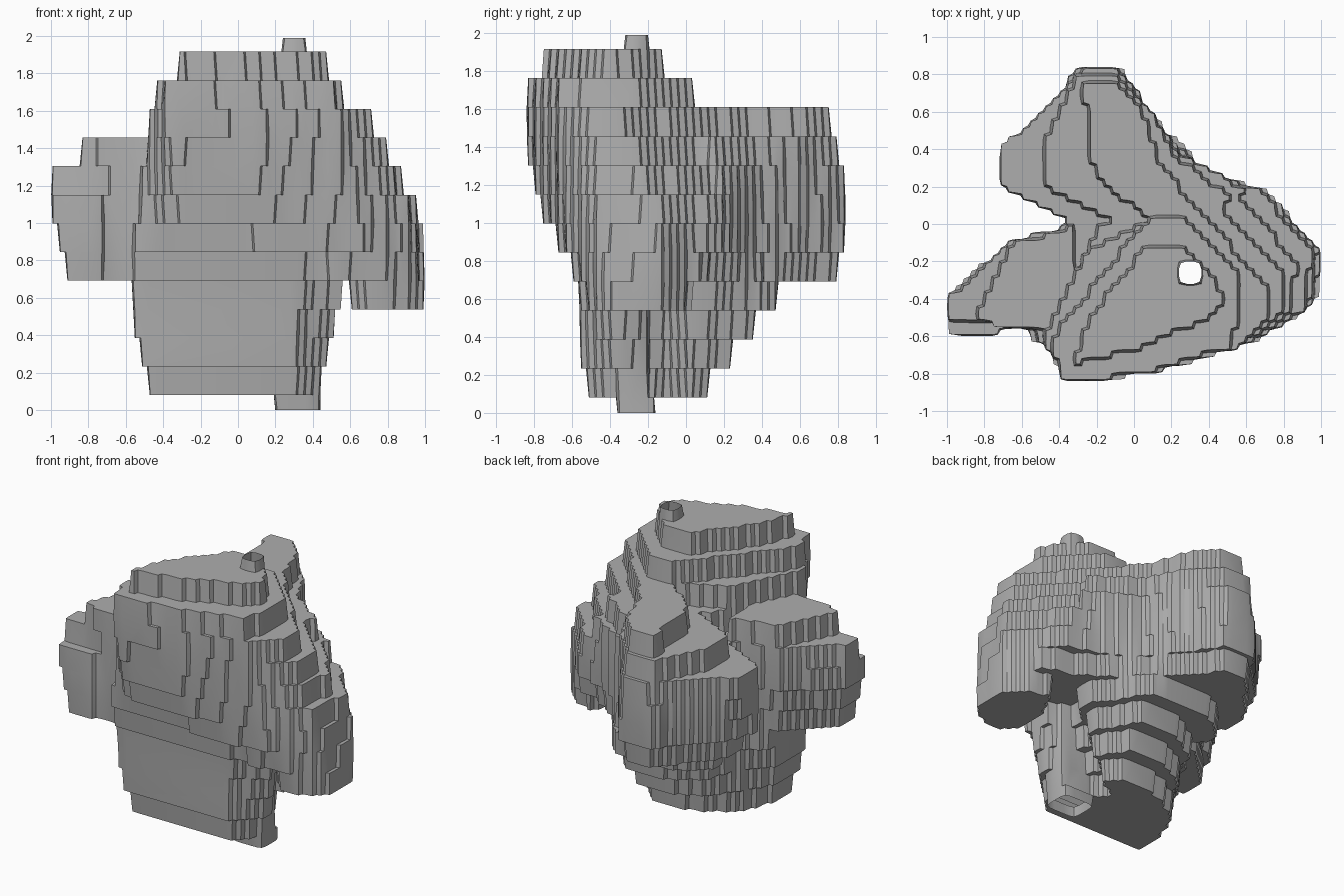
import bpy
import bmesh
import math
from mathutils import Vector

CELL = 0.04          # plan size of one block
STEP = 0.153         # height of one terrace
BASE = 0.08          # underside of the first full terrace
TOP = 1.99           # height where the top stub is cut off
LAYERS = range(0, 14)
HALF = 27            # blocks from the centre to the edge of the search area

if "Cube" in bpy.data.objects:
    bpy.data.objects.remove(bpy.data.objects["Cube"], do_unlink=True)

stone = bpy.data.materials.new("Plain grey")
stone.use_nodes = True
grey = (0.42, 0.42, 0.42, 1.0)
stone.diffuse_color = grey
shader = stone.node_tree.nodes["Principled BSDF"]
shader.inputs["Base Color"].default_value = grey
shader.inputs["Roughness"].default_value = 0.8

# Plan outlines of each lobe at a few terraces; those between are blended.
crown_and_flank = {
    4: [(.61, -.45), (.68, -.5), (.85, -.5), (.98, -.4), (1.02, -.16), (.88, 0), (.72, .03), (.62, -.15)],
    6: [(-.1, -.65), (.4, -.68), (.66, -.62), (.93, -.46), (.98, -.14), (.72, .18), (.3, .3), (.2, -.5)],
    7: [(-.3, -.77), (.1, -.77), (.64, -.63), (.91, -.46), (.95, -.15), (.66, .2), (0, .3), (-.5, -.62)],
    10: [(-.38, -.85), (.08, -.81), (.53, -.67), (.72, -.5), (.7, -.32), (.3, .12), (-.26, -.15), (-.5, -.62)],
    11: [(-.37, -.85), (.05, -.8), (.5, -.66), (.57, -.5), (.55, -.24), (.25, .04), (.08, .04), (-.46, -.64)],
    12: [(-.32, -.75), (0, -.67), (.43, -.49), (.48, -.38), (.41, -.26), (.24, -.1), (.08, -.1), (-.25, -.52)],
}
back_lobe = {
    4: [(-.2, .5), (-.05, .5), (.1, .46), (.3, .32), (.5, .1), (-.25, 0), (-.43, .2), (-.43, .33)],
    5: [(-.28, .79), (-.1, .79), (.08, .58), (.28, .35), (.6, .15), (-.3, 0), (-.6, .22), (-.58, .42)],
    6: [(-.28, .85), (-.08, .85), (.1, .6), (.25, .38), (.66, .18), (-.3, 0), (-.71, .2), (-.69, .38)],
    8: [(-.28, .84), (-.08, .83), (.09, .6), (.22, .4), (.6, .18), (-.3, 0), (-.74, .2), (-.73, .39)],
    9: [(-.29, .8), (-.1, .8), (.08, .62), (.2, .38), (.55, .12), (-.1, .02), (-.49, .2), (-.49, .42)],
    10: [(-.27, .77), (-.1, .77), (.05, .6), (.12, .35), (.4, 0), (.08, .03), (-.21, .25), (-.25, .53)],
}
side_arm = {
    5: [(-.92, -.6), (-.92, -.4), (-.65, -.14), (-.35, -.05), (-.3, -.5), (-.55, -.56)],
    7: [(-1.02, -.61), (-1.02, -.4), (-.7, -.11), (-.35, 0), (-.3, -.5), (-.55, -.56)],
    8: [(-.98, -.5), (-.98, -.38), (-.7, -.11), (-.35, 0), (-.3, -.5), (-.55, -.56)],
    9: [(-.83, -.53), (-.82, -.42), (-.66, -.11), (-.3, 0), (-.3, -.5), (-.5, -.57)],
}
# The core is hooked at the bottom, with a hollow open to its left side.
lower_core = {
    1: [(-.47, -.53), (.3, -.53), (.46, -.32), (.42, -.2), (.2, -.18), (.12, -.08),
        (.28, 0), (.2, .13), (-.02, .13), (-.2, .06), (-.4, -.08), (-.47, -.3)],
    4: [(-.58, -.57), (.3, -.57), (.54, -.42), (.5, -.25), (.38, -.18), (.36, -.08),
        (.5, .05), (.25, .47), (-.1, .47), (-.36, .25), (-.36, 0), (-.58, -.14)],
    6: [(-.58, -.63), (.3, -.65), (.5, -.5), (.55, -.35), (.6, -.2), (.6, -.1),
        (.6, .1), (.3, .3), (-.1, .35), (-.3, .2), (-.34, 0), (-.55, -.1)],
    8: [(-.5, -.62), (.3, -.66), (.5, -.5), (.55, -.35), (.6, -.2), (.6, -.1),
        (.6, .1), (.3, .3), (-.1, .3), (-.25, .15), (-.32, 0), (-.5, -.1)],
}
# Short stubs that end in open cuts below and above
bottom_stub = {0: [(.19, -.35), (.43, -.35), (.45, -.17), (.19, -.17)]}
top_stub = {13: [(.25, -.31), (.35, -.31), (.35, -.21), (.25, -.21)]}
LOBES = (crown_and_flank, back_lobe, side_arm, lower_core, bottom_stub, top_stub)


def outline_at(lobe, layer):
    """Blend the two nearest outlines, or None outside the lobe's height."""
    below = [key for key in lobe if key <= layer]
    above = [key for key in lobe if key >= layer]
    if not below or not above:
        return None
    low, high = max(below), min(above)
    blend = (layer - low) / max(high - low, 1)
    return [Vector(a).lerp(Vector(b), blend) for a, b in zip(lobe[low], lobe[high])]


def inside(x, y, outline):
    """Even-odd test of a point against an outline."""
    hit = False
    previous = outline[-1]
    for point in outline:
        if (point.y > y) != (previous.y > y):
            slope = (previous.x - point.x) / (previous.y - point.y)
            if x < point.x + (y - point.y) * slope:
                hit = not hit
        previous = point
    return hit


# Fill the terraces with blocks
filled = set()
for layer in LAYERS:
    outlines = [o for o in (outline_at(lobe, layer) for lobe in LOBES) if o]
    for i in range(-HALF, HALF):
        for j in range(-HALF, HALF):
            x, y = (i + 0.5) * CELL, (j + 0.5) * CELL
            if any(inside(x, y, outline) for outline in outlines):
                filled.add((i, j, layer))

# Skin the blocks: one quad wherever a block meets open space
bm = bmesh.new()
corners = {}


def corner(key):
    if key not in corners:
        i, j, k = key
        z = min(max(BASE + (k - 1) * STEP, 0), TOP)
        corners[key] = bm.verts.new((i * CELL, j * CELL, z))
    return corners[key]


for block in sorted(filled):
    for axis in range(3):
        for side in (0, 1):
            neighbour = list(block)
            neighbour[axis] += 2 * side - 1
            # The stub ends stay open
            if tuple(neighbour) in filled or neighbour[2] not in LAYERS:
                continue
            u, v = (axis + 1) % 3, (axis + 2) % 3
            quad = []
            for du, dv in ((0, 0), (1, 0), (1, 1), (0, 1)):
                key = list(block)
                key[axis] += side
                key[u] += du
                key[v] += dv
                quad.append(corner(tuple(key)))
            bm.faces.new(quad if side else quad[::-1])

# Chamfer the stair-stepped edges in plan, keeping every terrace level
for _ in range(2):
    bmesh.ops.smooth_vert(bm, verts=bm.verts, factor=0.5,
                          use_axis_x=True, use_axis_y=True, use_axis_z=False)
bmesh.ops.dissolve_limit(bm, angle_limit=math.radians(1),
                         verts=bm.verts, edges=bm.edges)
bmesh.ops.recalc_face_normals(bm, faces=bm.faces)

# Terraced body
mesh = bpy.data.meshes.new("terraced_body")
bm.to_mesh(mesh)
bm.free()
mesh.materials.append(stone)
body = bpy.data.objects.new("terraced_body", mesh)
bpy.context.collection.objects.link(body)
bpy.ops.object.select_all(action='DESELECT')
body.select_set(True)
bpy.context.view_layer.objects.active = body
bpy.ops.object.shade_smooth_by_angle(angle=math.radians(25))
